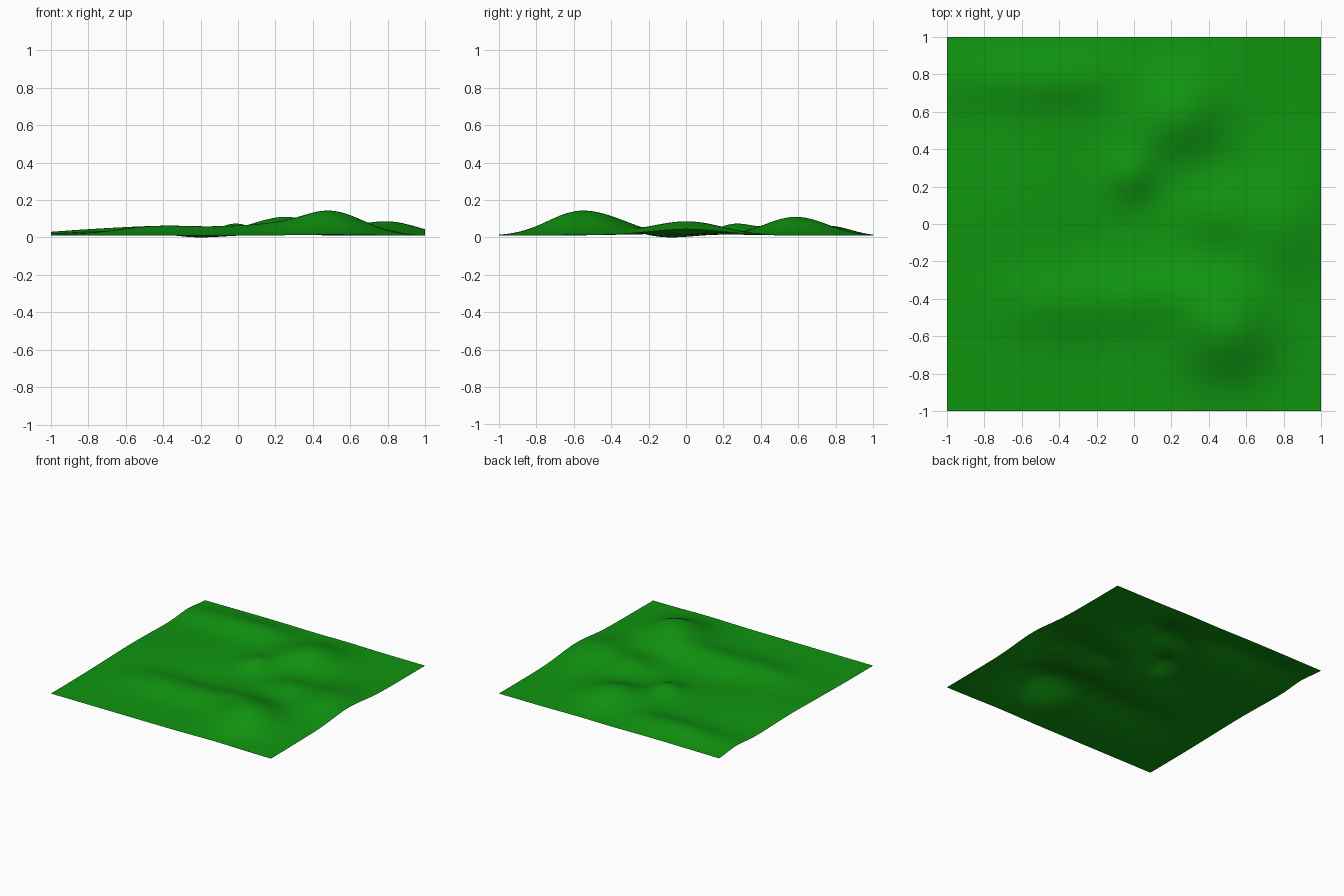
import bpy, bmesh, math

# hills: centre x, centre y, height, spread x, spread y
HILLS = [
    (0.49, -0.57, 0.128, 0.18, 0.17),    # main peak
    (0.28, 0.60, 0.092, 0.15, 0.16),     # back hill
    (0.08, 0.50, 0.030, 0.13, 0.13),
    (-0.02, 0.26, 0.058, 0.09, 0.10),    # small steep knoll
    (0.80, 0.00, 0.075, 0.16, 0.20),     # right hill
    (0.43, 0.05, 0.052, 0.14, 0.13),
    (0.28, -0.35, 0.042, 0.20, 0.12),    # front ridge
    (0.00, -0.43, 0.030, 0.18, 0.12),
    (-0.40, -0.42, 0.048, 0.22, 0.13),
    (-0.35, 0.77, 0.045, 0.24, 0.11),    # back ridge
    (-0.80, 0.77, 0.026, 0.25, 0.11),
    (-0.70, 0.05, 0.024, 0.25, 0.28),    # low swell
    (-0.22, -0.10, -0.014, 0.12, 0.12),  # hollow
]


def height(x, y):
    return 0.013 + sum(
        a * math.exp(-((x - cx) / sx) ** 2 / 2 - ((y - cy) / sy) ** 2 / 2)
        for cx, cy, a, sx, sy in HILLS)


# Rolling ground sheet
mesh = bpy.data.meshes.new("terrain")
bm = bmesh.new()
bmesh.ops.create_grid(bm, x_segments=128, y_segments=128, size=1.0)
for v in bm.verts:
    v.co.z = height(v.co.x, v.co.y)
low = min(v.co.z for v in bm.verts)
for v in bm.verts:
    v.co.z -= low
for f in bm.faces:
    f.smooth = True
bm.to_mesh(mesh)
bm.free()
terrain = bpy.data.objects.new("terrain", mesh)
bpy.context.collection.objects.link(terrain)

# Grass colour
grass = bpy.data.materials.new("grass")
grass.diffuse_color = (0.005, 0.3, 0.005, 1)
mesh.materials.append(grass)
